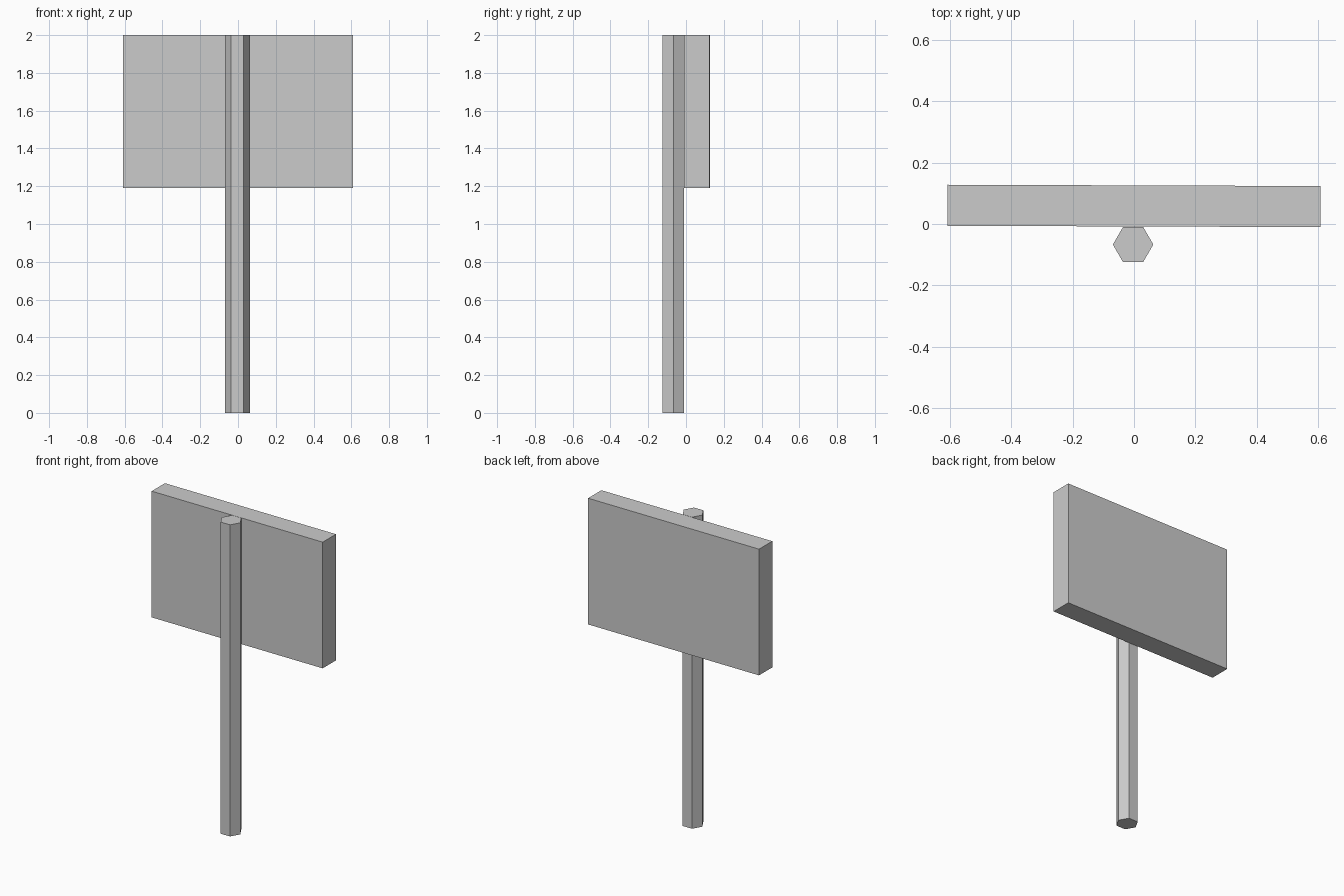
import bpy
from math import radians

cube = bpy.data.objects.get("Cube")
if cube:
    bpy.data.objects.remove(cube, do_unlink=True)

# Single plain grey
grey = bpy.data.materials.new("plain grey")
grey.use_nodes = True
colour = (0.6, 0.6, 0.6, 1)
grey.diffuse_color = colour
grey.node_tree.nodes["Principled BSDF"].inputs["Base Color"].default_value = colour


def finish(name):
    obj = bpy.context.object
    obj.name = name
    obj.data.materials.append(grey)
    return obj


# Six-sided post with corners pointing sideways
bpy.ops.mesh.primitive_cylinder_add(
    vertices=6, radius=0.066, depth=2, location=(-0.003, -0.067, 1),
    rotation=(0, 0, radians(30)))
finish("post")

# Flat board on the back of the post, turned very slightly
bpy.ops.mesh.primitive_cube_add(
    size=1, location=(0, 0.059, 1.595), rotation=(0, 0, radians(-0.2)))
board = finish("sign_board")
board.scale = (1.217, 0.134, 0.81)
